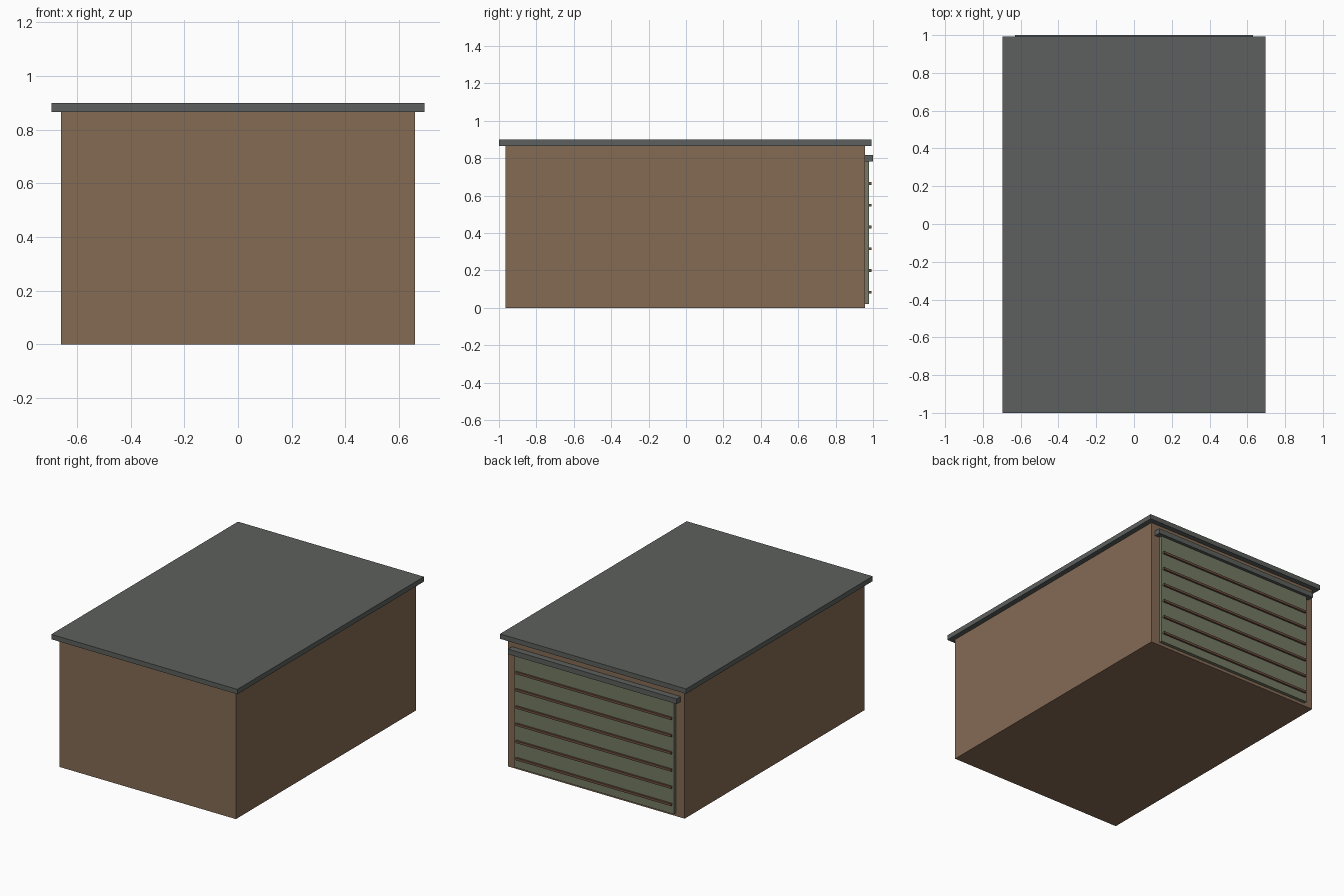
import bpy

if "Cube" in bpy.data.objects:
    bpy.data.objects.remove(bpy.data.objects["Cube"])


def material(name, srgb):
    """Flat colour from 0-255 display values, stored as linear."""
    m = bpy.data.materials.new(name)
    lin = []
    for c in srgb:
        c /= 255
        lin.append(c / 12.92 if c <= 0.04045 else ((c + 0.055) / 1.055) ** 2.4)
    m.diffuse_color = (*lin, 1)
    m.use_nodes = True
    m.node_tree.nodes["Principled BSDF"].inputs["Base Color"].default_value = m.diffuse_color
    return m


wall_brown = material("wall brown", (133, 107, 85))
roof_grey = material("roof grey", (92, 96, 93))
door_green = material("door green", (115, 122, 99))
rib_brown = material("rib brown", (112, 82, 66))


def box(name, x, y, z, mat):
    """Box from (min, max) pairs on each axis."""
    lo, hi = zip(x, y, z)
    bpy.ops.mesh.primitive_cube_add(
        size=1, location=[(a + b) / 2 for a, b in zip(lo, hi)])
    ob = bpy.context.object
    ob.name = name
    ob.scale = [b - a for a, b in zip(lo, hi)]
    bpy.ops.object.transform_apply(location=False, rotation=False, scale=True)
    ob.data.materials.append(mat)
    return ob


# Main building and overhanging flat roof
box("walls", (-0.66, 0.66), (-0.965, 0.957), (0, 0.866), wall_brown)
box("roof_slab", (-0.695, 0.695), (-1.0, 0.992), (0.866, 0.899), roof_grey)

# Garage door on the back, with the rail above it
box("garage_door", (-0.595, 0.595), (0.957, 0.979), (0.02, 0.782), door_green)
box("door_rail", (-0.63, 0.63), (0.957, 1.0), (0.782, 0.817), roof_grey)

# Horizontal ribs across the door
for i in range(6):
    zc = 0.084 + 0.1163 * i
    box(f"door_rib_{i + 1}", (-0.582, 0.582), (0.979, 0.991),
        (zc - 0.0075, zc + 0.0075), rib_brown)
